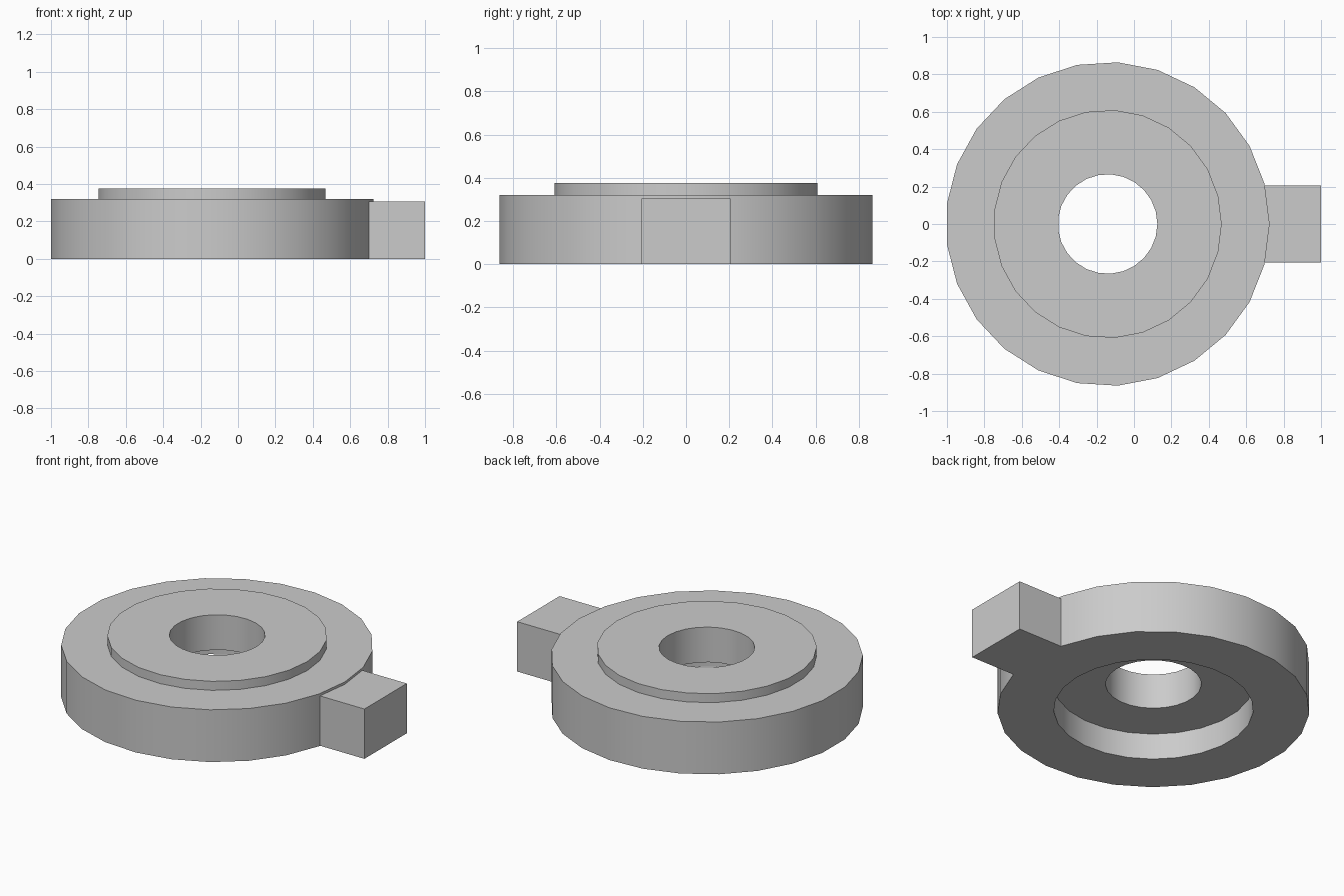
import bpy, bmesh
from math import cos, sin, tau, radians

cube = bpy.data.objects.get("Cube")
if cube:
    bpy.data.objects.remove(cube, do_unlink=True)

# Single material
grey = bpy.data.materials.new("light grey")
grey.use_nodes = True
colour = (0.6, 0.6, 0.6, 1)
grey.diffuse_color = colour
grey.node_tree.nodes["Principled BSDF"].inputs["Base Color"].default_value = colour

CENTRE_X = -0.141
SIDES = 25


def make_object(name, bm):
    bmesh.ops.recalc_face_normals(bm, faces=bm.faces)
    mesh = bpy.data.meshes.new(name)
    bm.to_mesh(mesh)
    bm.free()
    mesh.materials.append(grey)
    obj = bpy.data.objects.new(name, mesh)
    bpy.context.collection.objects.link(obj)
    return obj


# Flanged ring: closed (radius, height) section revolved about the vertical axis
section = [(0.866, 0), (0.866, 0.32), (0.61, 0.32), (0.61, 0.375),
           (0.266, 0.375), (0.266, 0.16), (0.554, 0.16), (0.554, 0)]
bm = bmesh.new()
loops = []
for i in range(SIDES):
    a = tau * i / SIDES
    loops.append([bm.verts.new((CENTRE_X + r * cos(a), r * sin(a), z)) for r, z in section])
for i, loop in enumerate(loops):
    following = loops[(i + 1) % SIDES]
    for j in range(len(section)):
        k = (j + 1) % len(section)
        bm.faces.new((loop[j], following[j], following[k], loop[k]))
ring = make_object("flanged_ring", bm)

# Rectangular side lug, slightly sunk into the rim
x0, x1, half_width, height = 0.68, 1.0, 0.205, 0.305
bm = bmesh.new()
bmesh.ops.create_cube(bm, size=1)
for v in bm.verts:
    v.co = (x1 if v.co.x > 0 else x0,
            half_width if v.co.y > 0 else -half_width,
            height if v.co.z > 0 else 0)
make_object("side_lug", bm)

# Smooth round walls with crisp edges
bpy.ops.object.select_all(action='DESELECT')
ring.select_set(True)
bpy.context.view_layer.objects.active = ring
bpy.ops.object.shade_smooth_by_angle(angle=radians(30))
